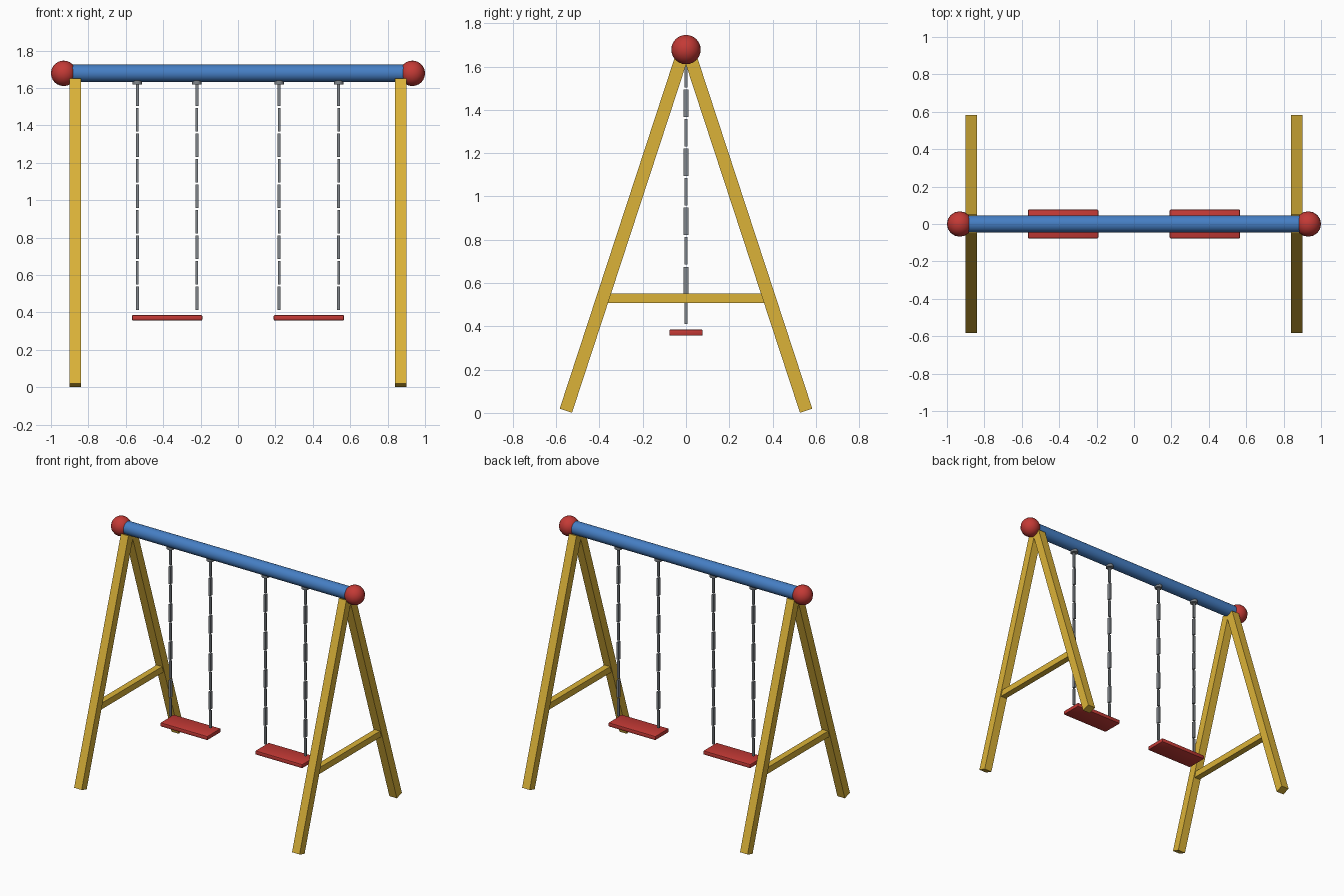
import bpy
import bmesh
from math import pi
from mathutils import Matrix, Vector

old = bpy.data.objects.get("Cube")
if old:
    bpy.data.objects.remove(old, do_unlink=True)


def material(name, rgb):
    mat = bpy.data.materials.new(name)
    mat.use_nodes = True
    colour = (*rgb, 1)
    mat.diffuse_color = colour
    mat.node_tree.nodes["Principled BSDF"].inputs["Base Color"].default_value = colour
    return mat


YELLOW = material("yellow wood", (0.71, 0.45, 0.04))
BLUE = material("blue paint", (0.06, 0.21, 0.55))
RED = material("red plastic", (0.55, 0.042, 0.036))
GREY = material("grey metal", (0.21, 0.23, 0.25))


def finish(name, bm, mat, smooth=False):
    mesh = bpy.data.meshes.new(name)
    bm.to_mesh(mesh)
    bm.free()
    mesh.materials.append(mat)
    obj = bpy.data.objects.new(name, mesh)
    bpy.context.collection.objects.link(obj)
    if smooth:
        bpy.ops.object.select_all(action="DESELECT")
        obj.select_set(True)
        bpy.context.view_layer.objects.active = obj
        bpy.ops.object.shade_smooth_by_angle()
    return obj


def add_box(bm, centre, size):
    bmesh.ops.create_cube(bm, size=1, matrix=Matrix.Translation(centre) @ Matrix.Diagonal((*size, 1)))


def cylinder(name, matrix, radius, depth, sides, mat):
    bm = bmesh.new()
    bmesh.ops.create_cone(bm, cap_ends=True, segments=sides, radius1=radius,
                          radius2=radius, depth=depth, matrix=matrix)
    return finish(name, bm, mat, True)


def leg(name, foot, top, width):
    # Square post whose ends are cut square to its axis
    axis = top - foot
    bm = bmesh.new()
    turn = Matrix.Rotation(-Vector((axis.y, axis.z)).angle_signed(Vector((0, 1))), 4, "X")
    if (turn @ Vector((0, 0, 1))).dot(axis.normalized()) < 0.999:
        turn = turn.inverted()
    bmesh.ops.create_cube(bm, size=1, matrix=Matrix.Translation((foot + top) / 2) @ turn
                          @ Matrix.Diagonal((width, width, axis.length, 1)))
    return finish(name, bm, YELLOW)


BEAM_Z = 1.678
SIDES = (("left", 1), ("right", -1))

# Top beam
cylinder("top_beam", Matrix.Translation((0, 0, BEAM_Z)) @ Matrix.Rotation(pi / 2, 4, "Y"),
         0.046, 1.86, 32, BLUE)

for side, s in SIDES:
    # Ball cap on the beam end
    bm = bmesh.new()
    bmesh.ops.create_uvsphere(bm, u_segments=16, v_segments=12, radius=0.068,
                              matrix=Matrix.Translation((s * 0.932, 0, BEAM_Z)))
    finish(f"{side}_ball_cap", bm, RED, True)

    # A-frame with its cross bar
    for end, e in (("front", -1), ("back", 1)):
        leg(f"{side}_{end}_leg", Vector((s * 0.87, e * 0.555, 0.01)),
            Vector((s * 0.87, e * 0.021, 1.64)), 0.06)
    bm = bmesh.new()
    add_box(bm, (s * 0.87, 0, 0.53), (0.045, 0.76, 0.045))
    finish(f"{side}_cross_bar", bm, YELLOW)

    # Seat board with softened edges
    bm = bmesh.new()
    add_box(bm, (s * 0.379, 0, 0.371), (0.376, 0.154, 0.029))
    bmesh.ops.bevel(bm, geom=bm.edges[:], offset=0.006, segments=2, affect="EDGES", profile=0.5)
    finish(f"{side}_seat", bm, RED, True)

    for place, x in (("inner", 0.22), ("outer", 0.538)):
        # Hanger disc under the beam
        cylinder(f"{side}_{place}_hanger", Matrix.Translation((s * x, 0, 1.63)),
                 0.026, 0.022, 16, GREY)
        # Chain of alternating narrow and wide links
        bm = bmesh.new()
        for i in range(9):
            size = (0.014, 0.024, 0.127) if i % 2 else (0.016, 0.012, 0.127)
            add_box(bm, (s * x, 0, 1.567 - i * 0.1365), size)
        finish(f"{side}_{place}_chain", bm, GREY)
